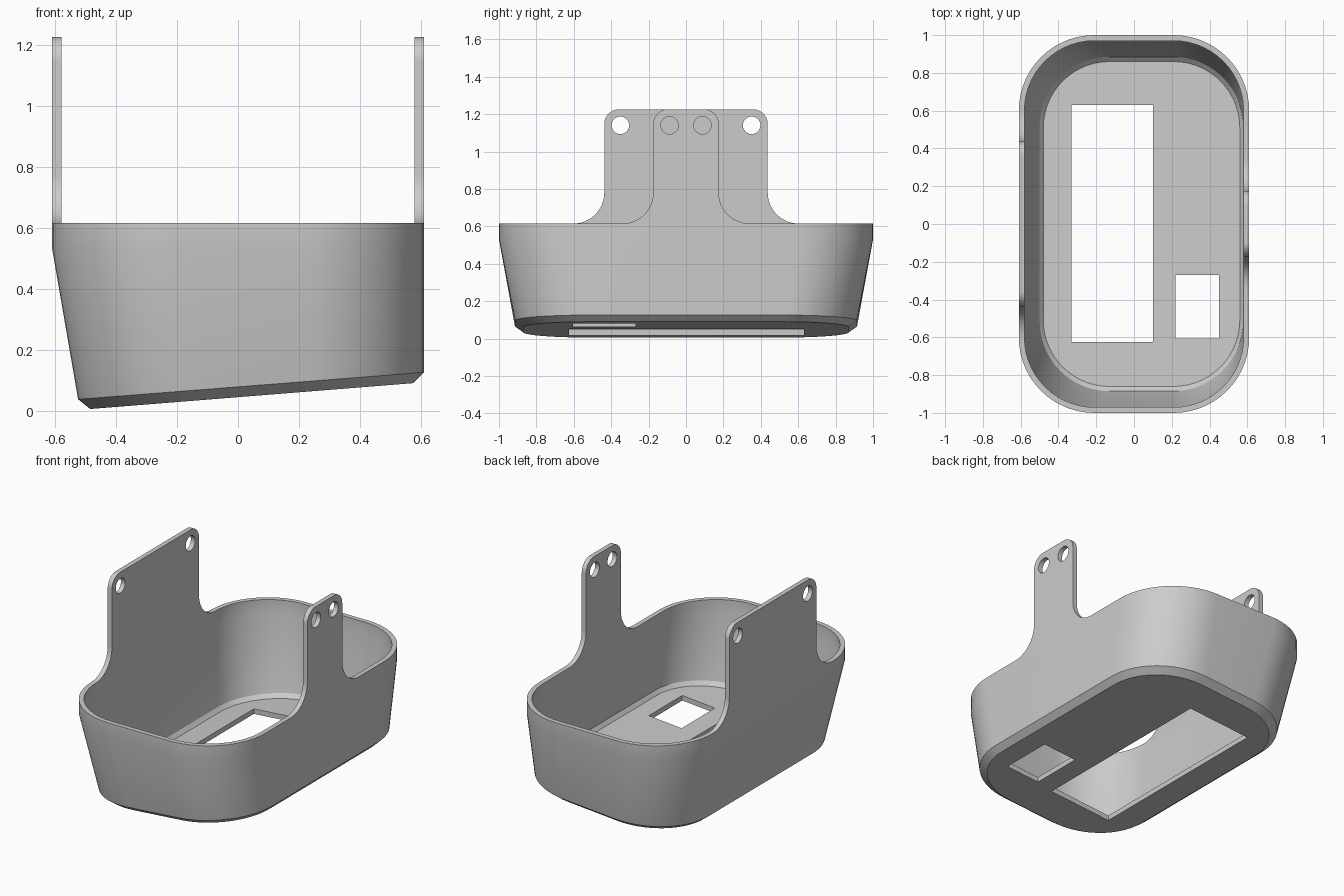
import bpy, bmesh
from math import pi, cos, sin
from mathutils import Matrix, Vector

cube = bpy.data.objects.get("Cube")
if cube:
    bpy.data.objects.remove(cube)

GREY = (0.6, 0.6, 0.6, 1)
grey = bpy.data.materials.new("plain_grey")
grey.use_nodes = True
grey.diffuse_color = GREY
grey.node_tree.nodes["Principled BSDF"].inputs["Base Color"].default_value = GREY


def add_object(name, bm):
    mesh = bpy.data.meshes.new(name)
    bmesh.ops.recalc_face_normals(bm, faces=bm.faces)
    bm.to_mesh(mesh)
    bm.free()
    obj = bpy.data.objects.new(name, mesh)
    bpy.context.collection.objects.link(obj)
    mesh.materials.append(grey)
    return obj


def select_only(obj):
    bpy.ops.object.select_all(action='DESELECT')
    obj.select_set(True)
    bpy.context.view_layer.objects.active = obj


def arc(cx, cy, r, start, end, steps=14):
    return [(cx + r * cos(start + (end - start) * i / steps),
             cy + r * sin(start + (end - start) * i / steps)) for i in range(steps + 1)]


def rounded_outline(x0, x1, y, r):
    return (arc(x1 - r, y - r, r, 0, pi / 2) + arc(x0 + r, y - r, r, pi / 2, pi)
            + arc(x0 + r, r - y, r, pi, 1.5 * pi) + arc(x1 - r, r - y, r, 1.5 * pi, 2 * pi))


# Tub: rounded sections lofted up the outside, over the rim and down the inside
# (left edge, right edge, half length, corner radius, height at x = 0, slope)
SECTIONS = [
    (-0.485, 0.575, 0.87, 0.36, 0.044, 0.08),
    (-0.525, 0.61, 0.915, 0.39, 0.078, 0.078),
    (-0.61, 0.61, 1.0, 0.40, 0.53, 0),
    (-0.61, 0.61, 1.0, 0.40, 0.615, 0),
    (-0.58, 0.58, 0.97, 0.37, 0.615, 0),
    (-0.58, 0.58, 0.97, 0.37, 0.53, 0),
    (-0.50, 0.578, 0.885, 0.37, 0.10, 0.078),
    (-0.48, 0.56, 0.86, 0.35, 0.076, 0.08),
]
bm = bmesh.new()
rings = []
for x0, x1, y, r, z, slope in SECTIONS:
    rings.append([bm.verts.new((px, py, z + slope * px))
                  for px, py in rounded_outline(x0, x1, y, r)])
count = len(rings[0])
for low, high in zip(rings, rings[1:]):
    for i in range(count):
        j = (i + 1) % count
        bm.faces.new((low[i], low[j], high[j], high[i]))
bm.faces.new(rings[0][::-1])
bm.faces.new(rings[-1])
tub = add_object("tub", bm)

# Rectangular openings through the sloping floor
for x0, x1, y0, y1 in [(-0.33, 0.10, -0.625, 0.63), (0.22, 0.45, -0.605, -0.27)]:
    bm = bmesh.new()
    bmesh.ops.create_cube(bm, size=1)
    bmesh.ops.scale(bm, vec=(x1 - x0, y1 - y0, 0.6), verts=bm.verts)
    bmesh.ops.translate(bm, vec=((x0 + x1) / 2, (y0 + y1) / 2, 0.05), verts=bm.verts)
    cutter = add_object("floor_cutter", bm)
    cutter.hide_render = True
    cut = tub.modifiers.new("opening", 'BOOLEAN')
    cut.operation = 'DIFFERENCE'
    cut.solver = 'EXACT'
    cut.object = cutter
    select_only(tub)
    bpy.ops.object.modifier_apply(modifier=cut.name)
    bpy.data.objects.remove(cutter)
bpy.ops.object.shade_smooth_by_angle(angle=pi / 6)


# Mounting tabs: filled outline with two holes, flared into the rim
def add_tab(name, x, half, hole_y, corner):
    top, rim, flare = 1.226, 0.615, 0.165
    right = (arc(half + flare, rim + flare, flare, 1.5 * pi, pi)
             + arc(half - corner, top - corner, corner, 0, pi / 2))
    outline = right + [(-y, z) for y, z in reversed(right)]
    holes = [arc(s * hole_y, 1.14, 0.047, 0, 2 * pi, 32)[:-1] for s in (-1, 1)]
    curve = bpy.data.curves.new(name, 'CURVE')
    curve.dimensions = '2D'
    curve.fill_mode = 'BOTH'
    curve.extrude = 0.015
    for points in [outline] + holes:
        spline = curve.splines.new('POLY')
        spline.points.add(len(points) - 1)
        for p, (y, z) in zip(spline.points, points):
            p.co = (y, z, 0, 1)
        spline.use_cyclic_u = True
    curve.materials.append(grey)
    tab = bpy.data.objects.new(name, curve)
    bpy.context.collection.objects.link(tab)
    # Stand the flat profile up: its x runs along y and its y runs up z
    tab.matrix_world = Matrix(((0, 0, 1, x), (1, 0, 0, 0), (0, 1, 0, 0), (0, 0, 0, 1)))
    select_only(tab)
    bpy.ops.object.convert(target='MESH')
    tab = bpy.context.object
    bm = bmesh.new()
    bm.from_mesh(tab.data)
    bmesh.ops.remove_doubles(bm, verts=bm.verts, dist=0.0002)
    bmesh.ops.recalc_face_normals(bm, faces=bm.faces)
    bm.to_mesh(tab.data)
    bm.free()
    bpy.ops.object.shade_smooth_by_angle(angle=pi / 6)


add_tab("right_wide_tab", -0.595, 0.437, 0.351, 0.08)
add_tab("left_narrow_tab", 0.595, 0.175, 0.088, 0.08)
